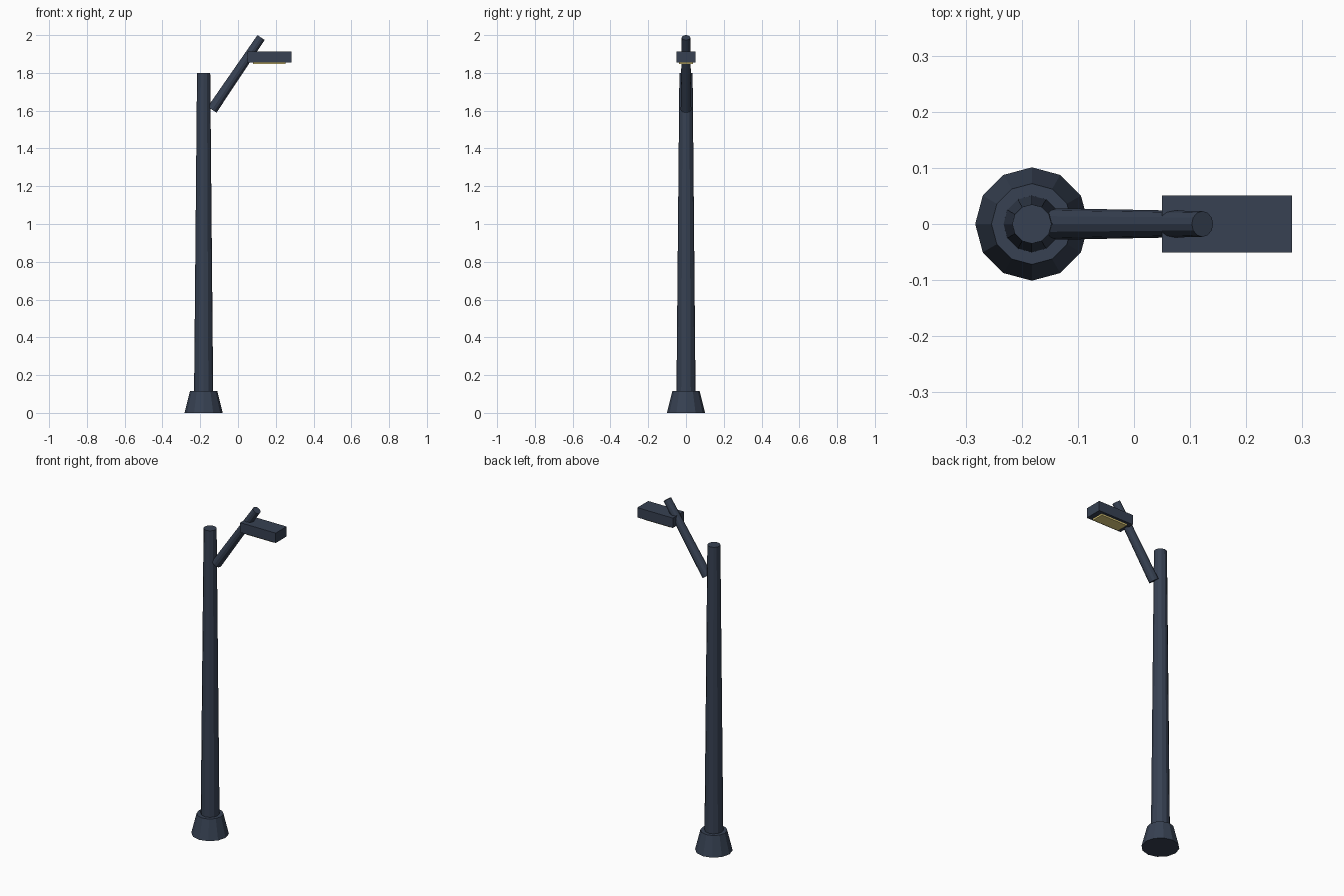
import bpy
from mathutils import Vector

cube = bpy.data.objects.get("Cube")
if cube:
    bpy.data.objects.remove(cube, do_unlink=True)


def make_material(name, rgb):
    mat = bpy.data.materials.new(name)
    mat.use_nodes = True
    color = (*rgb, 1.0)
    mat.diffuse_color = color
    mat.node_tree.nodes["Principled BSDF"].inputs["Base Color"].default_value = color
    return mat


def finish(name, mat):
    obj = bpy.context.object
    obj.name = name
    obj.data.name = name
    obj.data.materials.append(mat)
    return obj


def tapered_rod(name, start, end, r_start, r_end, mat, sides=12):
    """Flat-sided tapered cylinder running from start to end."""
    start, end = Vector(start), Vector(end)
    axis = end - start
    bpy.ops.mesh.primitive_cone_add(
        vertices=sides, radius1=r_start, radius2=r_end, depth=axis.length,
        location=(start + end) / 2,
        rotation=Vector((0, 0, 1)).rotation_difference(axis).to_euler())
    return finish(name, mat)


def box(name, low, high, mat):
    low, high = Vector(low), Vector(high)
    bpy.ops.mesh.primitive_cube_add(size=1, location=(low + high) / 2)
    bpy.context.object.scale = high - low
    return finish(name, mat)


metal = make_material("dark slate metal", (0.038, 0.053, 0.085))
glow = make_material("warm light yellow", (0.95, 0.78, 0.26))

POLE_X = -0.182

# Flared foot and tapering pole
tapered_rod("base", (POLE_X, 0, 0), (POLE_X, 0, 0.117), 0.101, 0.072, metal)
tapered_rod("pole", (POLE_X, 0, 0.06), (POLE_X, 0, 1.8), 0.051, 0.035, metal)

# Slanted arm
tapered_rod("arm", (-0.137, 0, 1.605), (0.122, 0, 1.987), 0.028, 0.023, metal)

# Lamp head with light panel underneath
box("lamp_head", (0.05, -0.051, 1.856), (0.282, 0.051, 1.914), metal)
box("light_panel", (0.079, -0.036, 1.846), (0.252, 0.036, 1.8555), glow)
